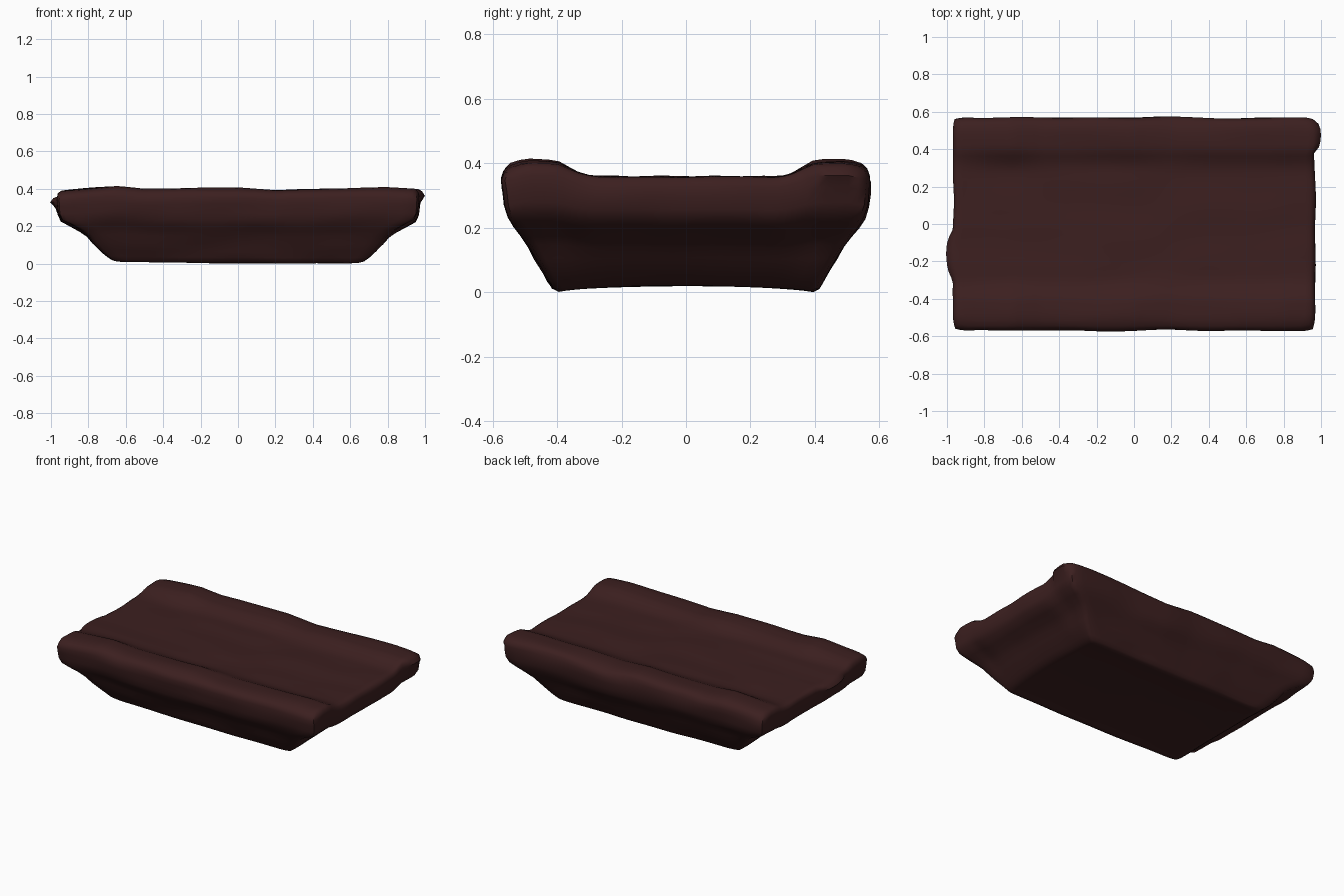
import bpy, bmesh, math
from mathutils import Vector, noise

if "Cube" in bpy.data.objects:
    bpy.data.objects.remove(bpy.data.objects["Cube"])

NX, NY = 64, 36
# Hull outline by height: (height fraction, half length, half width)
RINGS = [(1.0, 0.945, 0.545), (0.97, 0.962, 0.562), (0.91, 0.968, 0.57), (0.82, 0.967, 0.568),
         (0.70, 0.962, 0.562), (0.60, 0.945, 0.55), (0.52, 0.895, 0.533), (0.44, 0.845, 0.512),
         (0.36, 0.805, 0.49), (0.26, 0.775, 0.467), (0.16, 0.74, 0.444), (0.08, 0.71, 0.425),
         (0.03, 0.685, 0.412), (0.0, 0.655, 0.395)]
CREST = [(-1, .385), (-.9, .397), (-.75, .41), (-.65, .417), (-.5, .403), (-.2, .406), (0, .41),
         (.2, .395), (.5, .406), (.8, .41), (1, .40)]
# Raised rims on the long sides, shallow channel between them
SECTION = [(0, .362), (.29, .362), (.33, .372), (.40, .404), (.50, .408), (.545, .395), (.60, .385)]


def lerp_table(table, t):
    t = min(max(t, table[0][0]), table[-1][0])
    for (a, va), (b, vb) in zip(table, table[1:]):
        if t <= b:
            return va + (vb - va) * (t - a) / (b - a)


def top_z(x, y):
    z = lerp_table(SECTION, abs(y))
    rim = min(max((abs(y) - .30) / .1, 0), 1)
    z += rim * (lerp_table(CREST, x) - .406)
    return z + .007 * noise.noise(Vector((x * 3, y * 6, 2)))


def bottom_z(x, y):
    arch = .02 * max(0, 1 - (y / .40) ** 2) ** .6
    return .004 + arch + .010 * max(0, -x) + .003 * noise.noise(Vector((x * 4, y * 4, 7)))


def bump(t, centre, width):
    return max(0, 1 - ((t - centre) / width) ** 2)


def outline(u, v, hx, hy):
    # Rectangle with softened corners
    r = .07
    x, y = u * hx, v * hy
    ex, ey = abs(x) - (hx - r), abs(y) - (hy - r)
    if ex > 0 and ey > 0:
        d = math.hypot(ex, ey)
        k = max(ex, ey) / d
        k = .5 + .5 * k
        x = math.copysign(hx - r + ex * k, x)
        y = math.copysign(hy - r + ey * k, y)
    return x, y


def point(i, j, level, bottom=False):
    f, hx, hy = RINGS[level]
    u, v = 2 * i / NX - 1, 2 * j / NY - 1
    x, y = outline(u, v, hx, hy)
    lo, hi = bottom_z(x, y), top_z(x, y)
    z = lo + f * (hi - lo)
    # Worn edges: swells along the sides and a chipped lip at each end
    if 0 < level < len(RINGS) - 1:
        if abs(v) == 1:
            y += v * .010 * noise.noise(Vector((x * 3, z * 12, v * 5)))
        if abs(u) == 1:
            x += u * .008 * noise.noise(Vector((y * 4, z * 12, u * 5)))
    lip = math.exp(-((f - .92) / .09) ** 2)
    if u > .9:
        x += .036 * lip * bump(y, .47, .09) ** .5
    if u < -.9:
        x -= .034 * lip * bump(y, -.17, .12) ** .5
    return x, y, z


bm = bmesh.new()
last = len(RINGS) - 1
border = ([(i, 0) for i in range(NX)] + [(NX, j) for j in range(NY)] +
          [(i, NY) for i in range(NX, 0, -1)] + [(0, j) for j in range(NY, 0, -1)])


def sheet(level, flip):
    # Full surface patch closing the hull at one ring
    grid = {(i, j): bm.verts.new(point(i, j, level)) for i in range(NX + 1) for j in range(NY + 1)}
    for i in range(NX):
        for j in range(NY):
            q = [grid[i, j], grid[i + 1, j], grid[i + 1, j + 1], grid[i, j + 1]]
            bm.faces.new(q[::-1] if flip else q)
    return [grid[k] for k in border]


# Top surface, bottom surface and the tapering sides between them
loops = [sheet(0, False)]
for level in range(1, last):
    loops.append([bm.verts.new(point(i, j, level)) for i, j in border])
loops.append(sheet(last, True))
n = len(border)
for up, down in zip(loops, loops[1:]):
    for k in range(n):
        m = (k + 1) % n
        bm.faces.new((down[k], down[m], up[m], up[k]))
bmesh.ops.recalc_face_normals(bm, faces=bm.faces)

# Seat on the ground
low = min(v.co.z for v in bm.verts)
for v in bm.verts:
    v.co.z -= low

mesh = bpy.data.meshes.new("worn_slab")
bm.to_mesh(mesh)
bm.free()
slab = bpy.data.objects.new("worn_slab", mesh)
bpy.context.collection.objects.link(slab)

mat = bpy.data.materials.new("dark_red_brown")
mat.diffuse_color = (0.045, 0.014, 0.014, 1)
mat.use_nodes = True
mat.node_tree.nodes["Principled BSDF"].inputs["Base Color"].default_value = mat.diffuse_color
mesh.materials.append(mat)

bpy.context.view_layer.objects.active = slab
slab.select_set(True)
bpy.ops.object.shade_smooth_by_angle(angle=math.radians(50))
